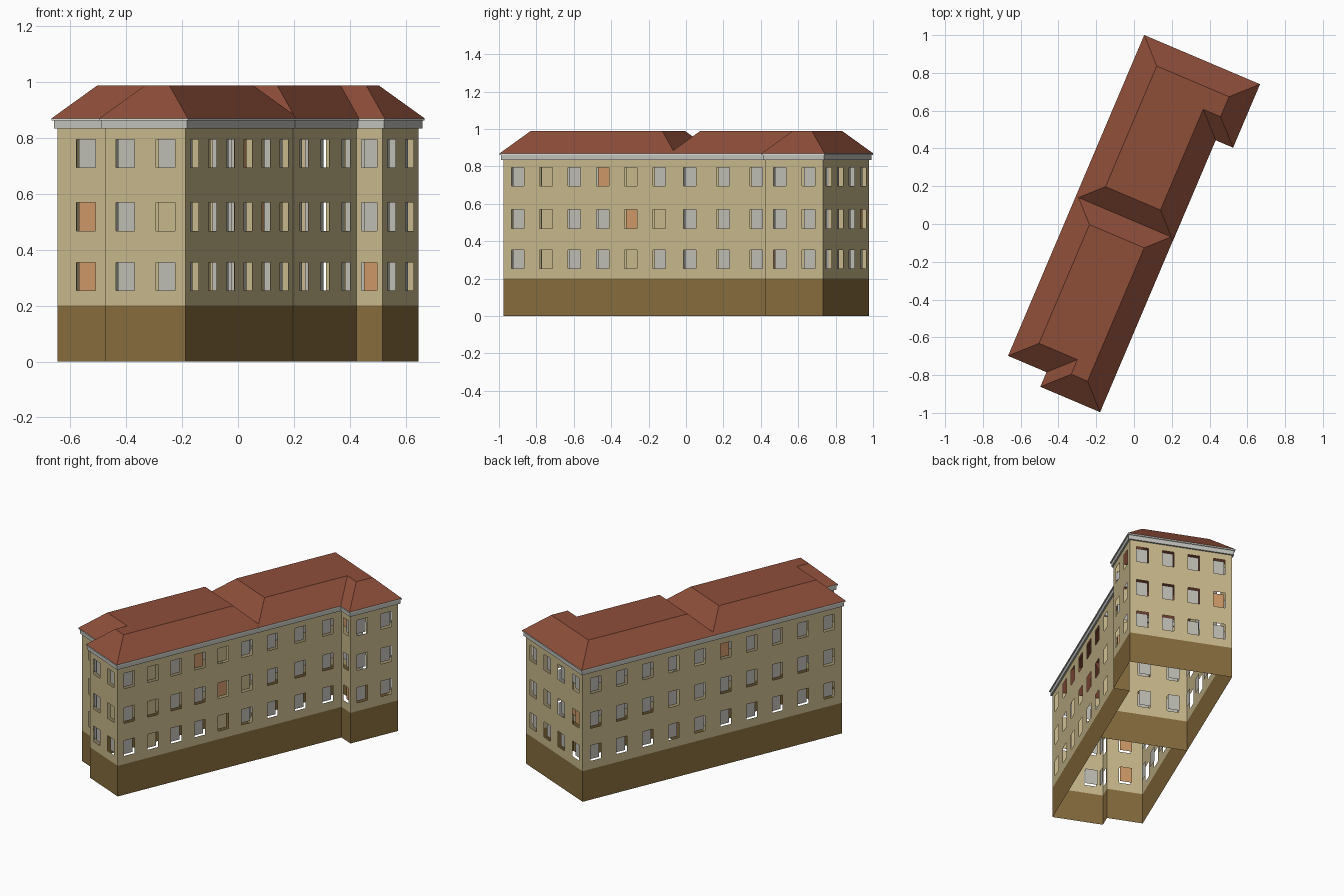
import bpy, math
from mathutils import Vector

if "Cube" in bpy.data.objects:
    bpy.data.objects.remove(bpy.data.objects["Cube"])

ANGLE = math.radians(-23)                      # plan is turned on the ground
PLINTH_TOP, WALL_TOP, EAVE, DECK = 0.20, 0.862, 0.870, 0.988
ROWS = [(0.254, 0.354), (0.467, 0.569), (0.694, 0.794)]
WIN_W, RECESS = 0.073, 0.022


def material(name, rgb):
    m = bpy.data.materials.new(name)
    lin = [((c / 255 + 0.055) / 1.055) ** 2.4 for c in rgb]
    m.diffuse_color = (*lin, 1)
    m.use_nodes = True
    m.node_tree.nodes["Principled BSDF"].inputs["Base Color"].default_value = m.diffuse_color
    return m


WALL = material("beige plaster", (200, 184, 139))
PLINTH = material("brown plinth", (134, 108, 62))
ROOF = material("red roof", (142, 78, 57))
CORNICE = material("grey cornice", (192, 192, 187))
TRIM = material("pale eave trim", (222, 221, 214))
GLASS = material("grey glass", (190, 188, 180))
LIT = material("orange glass", (206, 153, 104))


def make(name, faces, mats, indices=None):
    verts, polys = [], []
    for f in faces:
        polys.append(range(len(verts), len(verts) + len(f)))
        verts += [tuple(v) for v in f]
    me = bpy.data.meshes.new(name)
    me.from_pydata(verts, [], [tuple(p) for p in polys])
    for m in mats:
        me.materials.append(m)
    for i, p in enumerate(me.polygons):
        p.material_index = indices[i] if indices else 0
    ob = bpy.data.objects.new(name, me)
    ob.rotation_euler.z = ANGLE
    bpy.context.collection.objects.link(ob)
    return ob


def offset(poly, d):
    """Mitred outward offset of a counter-clockwise outline."""
    out = []
    n = len(poly)
    for i in range(n):
        p = Vector(poly[i])
        e0 = (p - Vector(poly[i - 1])).normalized()
        e1 = (Vector(poly[(i + 1) % n]) - p).normalized()
        n0, n1 = Vector((e0.y, -e0.x)), Vector((e1.y, -e1.x))
        out.append(p + (n0 + n1) * (d / (1 + n0.dot(n1))))
    return out


def band(lower, z0, upper, z1):
    """Strip of quads joining two matching outlines."""
    n = len(lower)
    return [[(*lower[i], z0), (*lower[(i + 1) % n], z0),
             (*upper[(i + 1) % n], z1), (*upper[i], z1)] for i in range(n)]


def building(name, plan, lit, plain):
    plan = [Vector(p) for p in plan]
    walls, panes, pane_idx = [], [], []
    for e, a in enumerate(plan):
        b = plan[(e + 1) % len(plan)]
        length = (b - a).length
        t = (b - a).normalized()
        inward = Vector((-t.y, t.x)) * RECESS
        count = max(1, int(length / 0.155))
        w = min(WIN_W, length * 0.6)

        def quad(s0, s1, z0, z1, shift=Vector((0, 0))):
            p, q = a + t * s0 + shift, a + t * s1 + shift
            return [(*p, z0), (*q, z0), (*q, z1), (*p, z1)]

        # full-width strips between the window rows
        edges = [PLINTH_TOP] + [z for r in ROWS for z in r] + [WALL_TOP]
        for k in range(0, len(edges), 2):
            walls.append(quad(0, length, edges[k], edges[k + 1]))
        # piers between the openings, and recessed panes
        for r, (z0, z1) in enumerate(ROWS):
            s = 0
            for c in range(count):
                mid = (c + 0.5) * length / count
                walls.append(quad(s, mid - w / 2, z0, z1))
                s = mid + w / 2
                panes.append(quad(mid - w / 2, s, z0, z1, inward))
                key = (e, r, c)
                pane_idx.append(1 if key in lit else 2 if key in plain else 0)
            walls.append(quad(s, length, z0, z1))
    make(name + "_walls", walls, [WALL])
    make(name + "_window_panes", panes, [GLASS, LIT, WALL], pane_idx)
    make(name + "_plinth", band(plan, 0, plan, PLINTH_TOP), [PLINTH])

    # stepped cornice under the eaves
    c, o = offset(plan, 0.010), offset(plan, 0.016)
    make(name + "_cornice", band(plan, 0.834, c, 0.834) + band(c, 0.834, c, 0.862), [CORNICE])
    make(name + "_eave_trim", band(c, 0.862, o, 0.862) + band(o, 0.862, o, EAVE), [TRIM])

    # sloped roof sides with a flat deck
    top = offset(plan, -0.109)
    make(name + "_roof", band(o, EAVE, top, DECK) + [[(*p, DECK) for p in top]], [ROOF])


# plans are (across, along); window keys are (wall, row, column)
building("south_wing",
         [(0.208, -0.971), (0.208, 0.014), (-0.325, 0.014),
          (-0.325, -0.887), (-0.104, -0.887), (-0.104, -0.971)],
         lit={(0, 2, 3), (0, 1, 4), (3, 0, 0), (3, 1, 0), (2, 2, 0)},
         plain={(0, 2, 1), (0, 2, 4), (0, 1, 1), (0, 1, 5), (0, 0, 1), (0, 0, 4), (5, 1, 1)})
building("north_wing",
         [(0.209, 0.014), (0.209, 0.593), (0.309, 0.593),
          (0.309, 0.926), (-0.325, 0.926), (-0.325, 0.014)],
         lit={(1, 0, 0), (3, 1, 3)}, plain=set())
